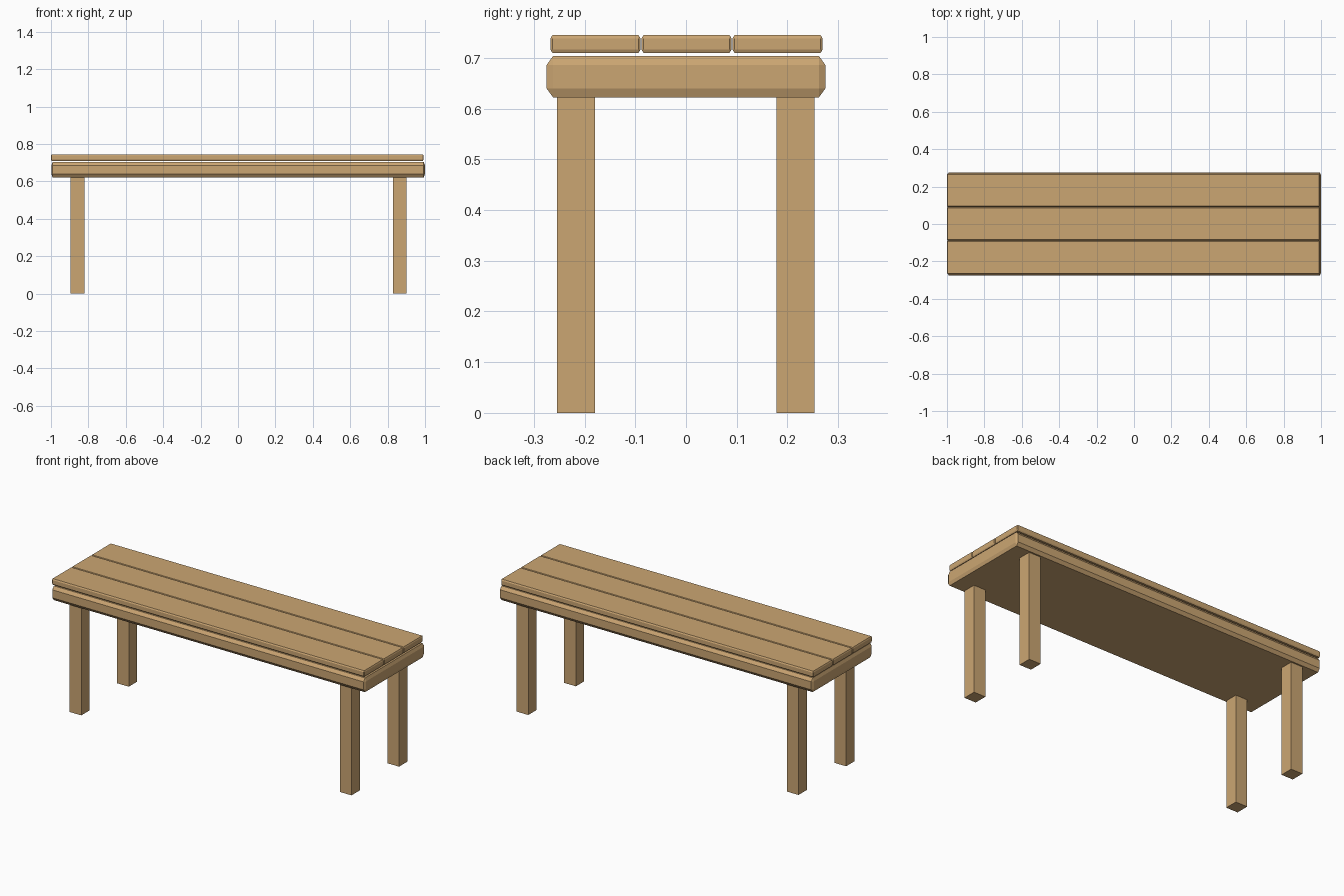
import bpy, bmesh
from itertools import product
from math import radians

if "Cube" in bpy.data.objects:
    bpy.data.objects.remove(bpy.data.objects["Cube"])

wood = bpy.data.materials.new("wood")
wood.diffuse_color = (0.6, 0.38, 0.17, 1)
wood.use_nodes = True
wood.node_tree.nodes["Principled BSDF"].inputs["Base Color"].default_value = wood.diffuse_color


def box(name, lo, hi, chamfer=None):
    """Box between two corners, with an optional chamfer inset per axis."""
    bm = bmesh.new()
    centre = [(a + b) / 2 for a, b in zip(lo, hi)]
    half = [(b - a) / 2 for a, b in zip(lo, hi)]
    for signs in product((-1, 1), repeat=3):
        # each chamfered corner is three points, one on each face
        for face in (range(3) if chamfer else [None]):
            bm.verts.new([c + s * (h - (chamfer[i] if chamfer and i != face else 0))
                          for i, (c, s, h) in enumerate(zip(centre, signs, half))])
    bmesh.ops.convex_hull(bm, input=bm.verts[:])
    bmesh.ops.dissolve_limit(bm, angle_limit=radians(1), verts=bm.verts[:], edges=bm.edges[:])
    bmesh.ops.recalc_face_normals(bm, faces=bm.faces[:])
    mesh = bpy.data.meshes.new(name)
    bm.to_mesh(mesh)
    bm.free()
    mesh.materials.append(wood)
    obj = bpy.data.objects.new(name, mesh)
    bpy.context.collection.objects.link(obj)
    return obj


# thick chamfered seat base
box("seat_base", (-0.998, -0.275, 0.622), (1.0, 0.275, 0.704), (0.007, 0.013, 0.018))

# three planks floating just above the base
for i, name in enumerate(("front", "middle", "back")):
    y = 0.001 + (i - 1) * 0.1795
    box(name + "_plank", (-1.0, y - 0.089, 0.710), (0.992, y + 0.089, 0.745),
        (0.003, 0.004, 0.007))

# four square legs
for side, x in (("left", -0.858), ("right", 0.865)):
    for end, y in (("front", -0.217), ("back", 0.216)):
        box(f"{end}_{side}_leg", (x - 0.037, y - 0.0375, 0), (x + 0.037, y + 0.0375, 0.624))
